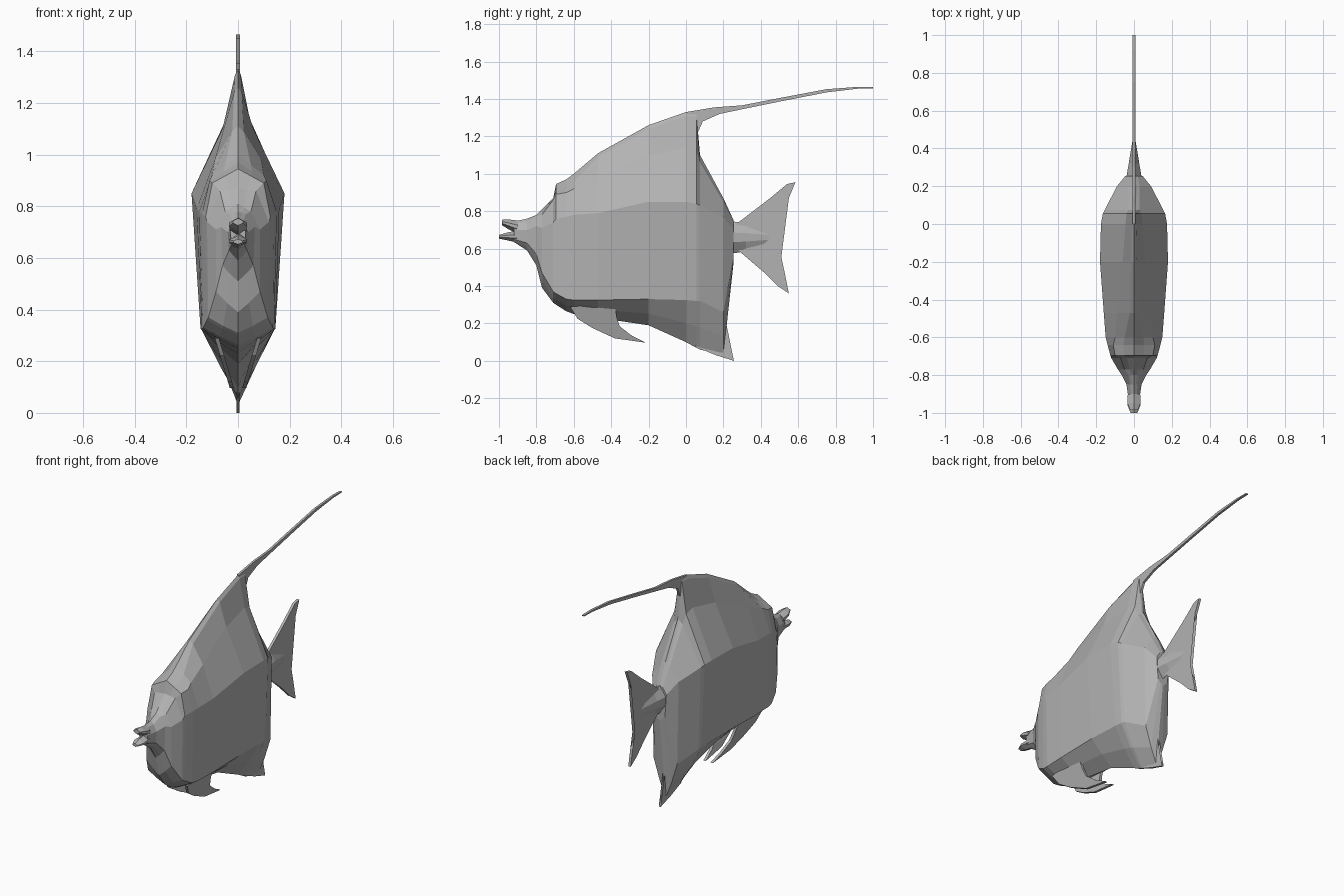
import bpy, bmesh

grey = bpy.data.materials.new("fish grey")
grey.diffuse_color = (0.45, 0.45, 0.45, 1)


def finish(name, bm):
    bmesh.ops.triangulate(bm, faces=[f for f in bm.faces if len(f.verts) > 4])
    bmesh.ops.recalc_face_normals(bm, faces=bm.faces)
    mesh = bpy.data.meshes.new(name)
    bm.to_mesh(mesh)
    bm.free()
    mesh.materials.append(grey)
    obj = bpy.data.objects.new(name, mesh)
    bpy.context.collection.objects.link(obj)
    return obj


def loft(name, rings):
    """Skin a row of closed rings and cap both ends."""
    bm = bmesh.new()
    loops = [[bm.verts.new(p) for p in ring] for ring in rings]
    n = len(loops[0])
    for a, b in zip(loops, loops[1:]):
        for i in range(n):
            j = (i + 1) % n
            bm.faces.new((a[i], a[j], b[j], b[i]))
    bm.faces.new(loops[0])
    bm.faces.new(loops[-1])
    return finish(name, bm)


def plate(name, outline, half, centre=lambda z: 0):
    """Thin fin from a side outline of (y, z) points."""
    return loft(name, [[(centre(z) + s * half, y, z) for y, z in outline]
                       for s in (-1, 1)])


def diamond(y, z, w, h):
    return [(0, y, z + h), (w, y, z + h * 0.3), (w, y, z - h * 0.3),
            (0, y, z - h), (-w, y, z - h * 0.3), (-w, y, z + h * 0.3)]


# Body stations: y, ridge z, back x/z, flank x/z, lower edge x/z, keel z
stations = [
    (-0.92, .745, .012, .735, .03, .70, .025, .65, .635),
    (-0.85, .76, .02, .74, .04, .70, .035, .63, .59),
    (-0.80, .78, .03, .77, .065, .72, .06, .57, .51),
    (-0.77, .81, .05, .78, .085, .71, .085, .47, .39),
    (-0.71, .87, .07, .86, .12, .74, .115, .37, .31),
    (-0.695, .945, .10, .89, .125, .76, .12, .36, .30),
    (-0.64, .97, .11, .90, .14, .77, .135, .33, .265),
    (-0.60, 1.0, .10, .92, .15, .78, .14, .325, .25),
    (-0.47, 1.11, .09, .98, .16, .79, .145, .325, .23),
    (-0.20, 1.26, .06, 1.10, .18, .85, .145, .33, .19),
    (0.0, 1.33, .045, 1.14, .175, .85, .14, .325, .10),
    (0.055, 1.33, .04, 1.12, .165, .84, .14, .32, .07),
    (0.075, 1.10, .03, 1.06, .155, .83, .135, .32, .06),
    (0.20, .87, .03, .85, .09, .77, .08, .26, .03),
    (0.255, .75, .02, .74, .045, .70, .035, .56, .53),
]
rings = []
for y, top, mx, mz, ux, uz, lx, lz, bot in stations:
    side = [(mx, mz), (ux, uz), (lx, lz), (lx * 0.5, bot + 0.45 * (lz - bot))]
    if top > 1.05:   # thin crest above the back
        side.insert(0, (mx * 0.25, top - 0.02))
    else:
        side.insert(0, (mx * 0.5, (top + mz) / 2))
    rings.append([(0, y, top)] + [(x, y, z) for x, z in side] + [(0, y, bot)]
                 + [(-x, y, z) for x, z in reversed(side)])
loft("body", rings)

# Parted lips
loft("upper_lip", [diamond(-0.90, .715, .033, .035), diamond(-0.95, .73, .034, .026),
                   diamond(-0.985, .74, .02, .014)])
loft("lower_lip", [diamond(-0.90, .665, .03, .033), diamond(-0.96, .665, .034, .02),
                   diamond(-1.0, .663, .018, .01)])

# Dorsal fin with long trailing streamer
plate("dorsal_streamer", [
    (0, 1.2), (0, 1.33), (.15, 1.355), (.3, 1.366), (.5, 1.405), (.75, 1.452),
    (.92, 1.465), (1, 1.463), (1, 1.457), (.92, 1.455), (.75, 1.435), (.5, 1.386),
    (.3, 1.345), (.18, 1.32), (.09, 1.28), (.063, 1.22), (.06, 1.1)], 0.007)

# Anal fin
plate("anal_fin", [
    (.05, .2), (.05, .075), (.16, .03), (.256, 0), (.225, .06), (.205, .14),
    (.205, .25)], 0.006)

# Tail: tapering root and forked fin
loft("tail_root", [diamond(.22, .66, .045, .09), diamond(.32, .66, .028, .075),
                   diamond(.455, .66, .006, .04)])
plate("tail_fin", [
    (.24, .70), (.28, .74), (.45, .87), (.54, .945), (.585, .955), (.55, .87),
    (.47, .74), (.46, .65), (.46, .56), (.53, .46), (.55, .36), (.49, .40),
    (.42, .47), (.33, .56), (.28, .59), (.24, .60)], 0.008)

# Pelvic fins, leaning inward towards their tips
for s, label in ((-1, "left"), (1, "right")):
    plate(label + "_pelvic_fin", [
        (-.62, .29), (-.58, .225), (-.5, .175), (-.38, .12), (-.215, .097),
        (-.29, .135), (-.355, .185), (-.37, .23), (-.38, .30)],
        0.008, lambda z, s=s: s * (0.025 + 0.3 * (z - 0.1)))
